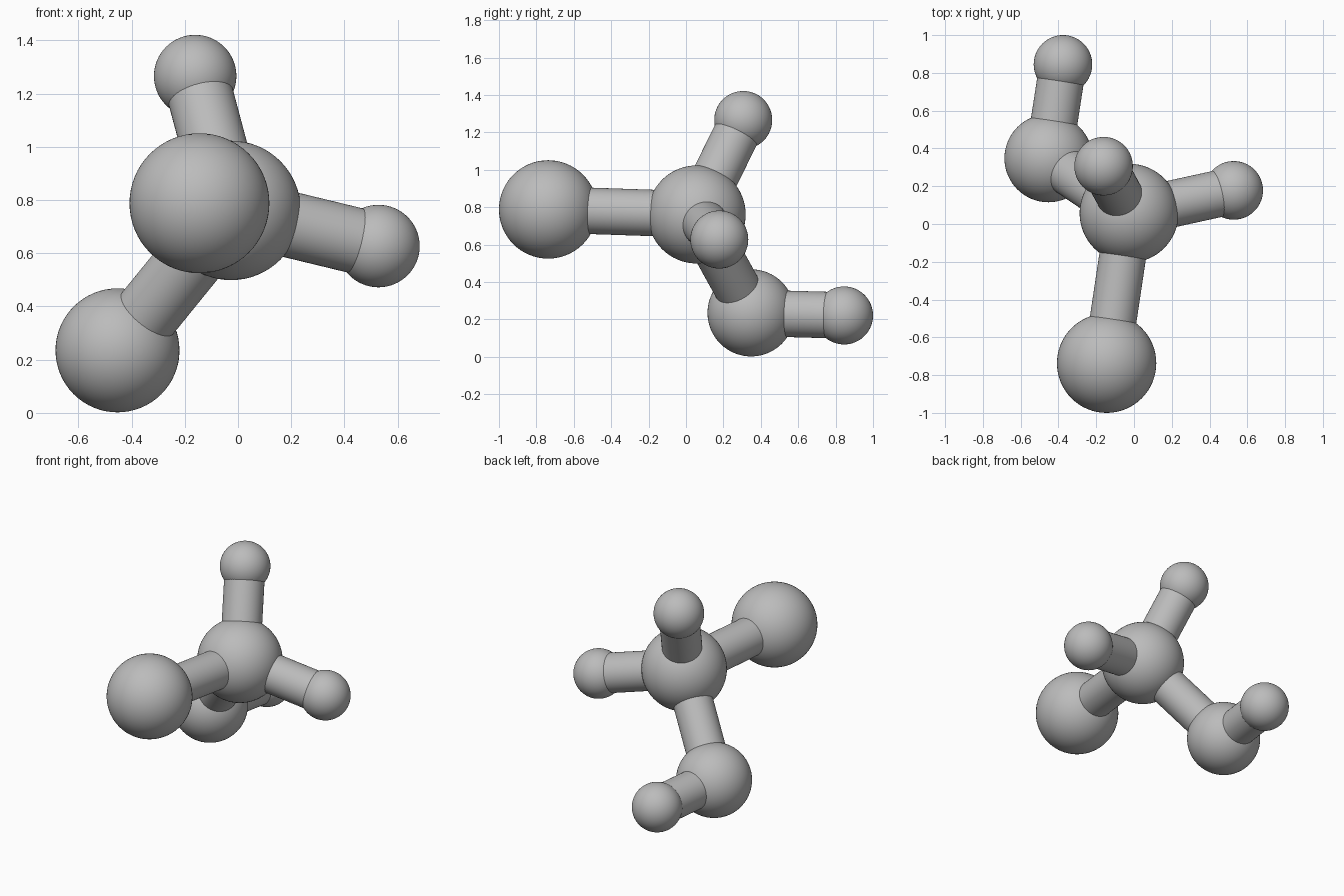
import bpy
import math
from mathutils import Vector

cube = bpy.data.objects.get("Cube")
if cube:
    bpy.data.objects.remove(cube, do_unlink=True)

# Single plain grey
grey = bpy.data.materials.new("neutral grey")
grey.use_nodes = True
colour = (0.5, 0.5, 0.5, 1)
grey.diffuse_color = colour
grey.node_tree.nodes["Principled BSDF"].inputs["Base Color"].default_value = colour

ROD_RADIUS = 0.124

# Ball centres and radii
balls = {
    "centre_ball": ((-0.026, 0.057, 0.761), 0.262),
    "large_front_ball": ((-0.145, -0.737, 0.788), 0.263),
    "lower_back_ball": ((-0.453, 0.348, 0.235), 0.233),
    "small_top_ball": ((-0.161, 0.306, 1.266), 0.155),
    "small_left_ball": ((0.528, 0.178, 0.627), 0.155),
    "small_back_ball": ((-0.376, 0.845, 0.221), 0.155),
}

# Rods joining pairs of balls
rods = {
    "front_rod": ("centre_ball", "large_front_ball"),
    "lower_rod": ("centre_ball", "lower_back_ball"),
    "top_rod": ("centre_ball", "small_top_ball"),
    "left_rod": ("centre_ball", "small_left_ball"),
    "back_rod": ("lower_back_ball", "small_back_ball"),
}


def finish(name):
    part = bpy.context.object
    part.name = name
    part.data.materials.append(grey)
    bpy.ops.object.shade_smooth_by_angle(angle=math.radians(40))


for name, (centre, radius) in balls.items():
    bpy.ops.mesh.primitive_uv_sphere_add(
        segments=64, ring_count=32, radius=radius, location=centre)
    finish(name)

for name, (start, end) in rods.items():
    a, b = Vector(balls[start][0]), Vector(balls[end][0])
    axis = b - a
    bpy.ops.mesh.primitive_cylinder_add(
        vertices=48, radius=ROD_RADIUS, depth=axis.length, end_fill_type='NOTHING',
        location=(a + b) / 2, rotation=axis.to_track_quat('Z', 'Y').to_euler())
    finish(name)
